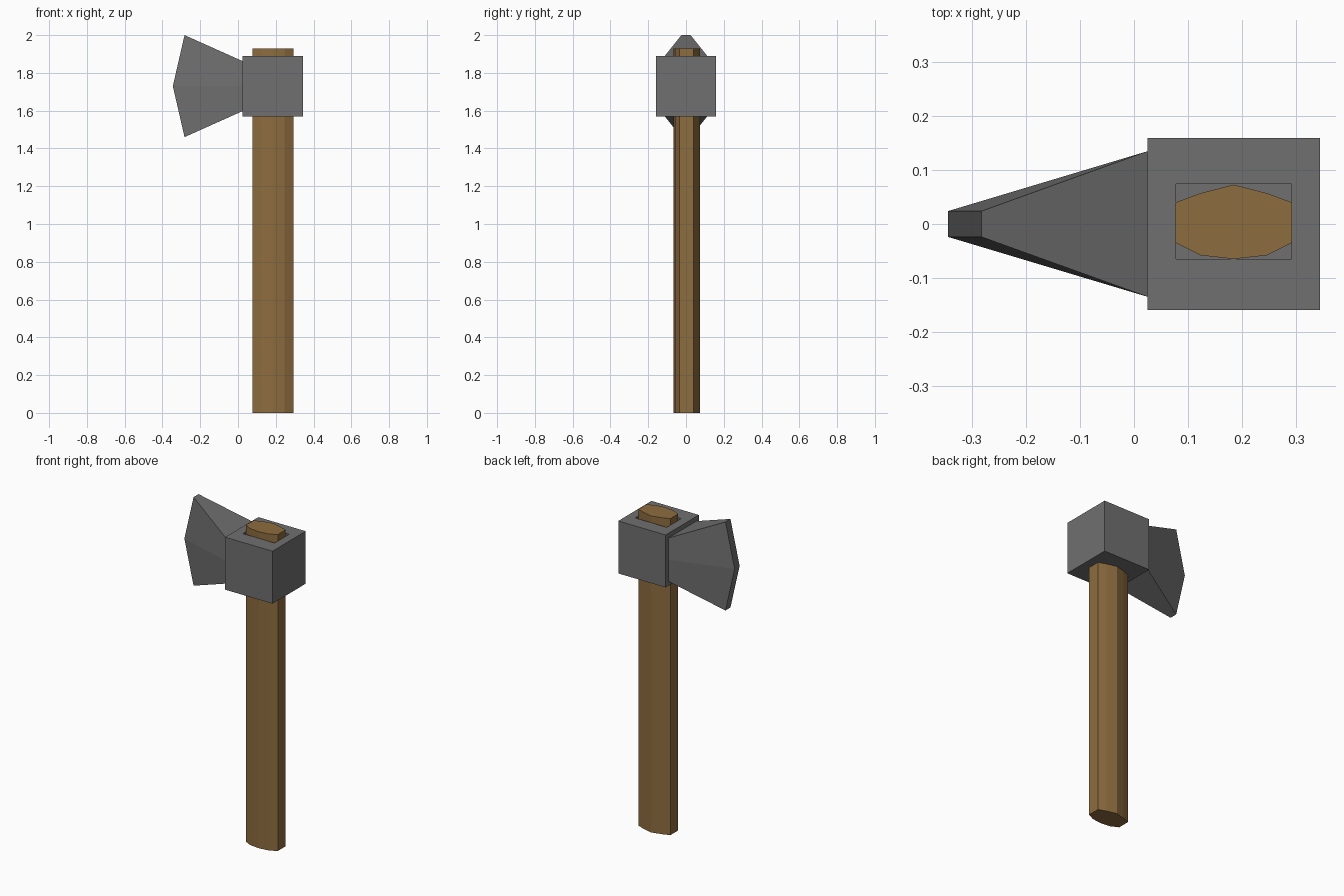
import bpy
import bmesh
from mathutils import Matrix, Vector

if "Cube" in bpy.data.objects:
    bpy.data.objects.remove(bpy.data.objects["Cube"])


def material(name, color):
    m = bpy.data.materials.new(name)
    m.diffuse_color = (*color, 1)
    m.use_nodes = True
    m.node_tree.nodes["Principled BSDF"].inputs["Base Color"].default_value = m.diffuse_color
    return m


def finish(bm, name, mat):
    bmesh.ops.recalc_face_normals(bm, faces=bm.faces[:])
    mesh = bpy.data.meshes.new(name)
    bm.to_mesh(mesh)
    bm.free()
    mesh.materials.append(mat)
    obj = bpy.data.objects.new(name, mesh)
    bpy.context.collection.objects.link(obj)
    return obj


def loft(name, rings, mat):
    """Skin a list of equal-length point rings and cap both ends."""
    bm = bmesh.new()
    loops = [[bm.verts.new(p) for p in ring] for ring in rings]
    n = len(loops[0])
    for a, b in zip(loops, loops[1:]):
        for i in range(n):
            j = (i + 1) % n
            bm.faces.new((a[i], a[j], b[j], b[i]))
    bm.faces.new(loops[0])
    bm.faces.new(loops[-1])
    return finish(bm, name, mat)


wood = material("wood", (0.27, 0.15, 0.05))
steel = material("steel", (0.16, 0.16, 0.16))

# Handle: ten-sided flattened section, straight up through the head
cx = 0.185
section = [(-0.108, 0.04), (-0.062, 0.057), (0, 0.073), (0.062, 0.057), (0.108, 0.04),
           (0.108, -0.035), (0.062, -0.058), (0, -0.065), (-0.062, -0.058), (-0.108, -0.035)]
loft("handle", [[(cx + x, y, z) for x, y in section] for z in (0, 1.93)], wood)

# Head block: cube with a shallow rectangular socket around the handle
bm = bmesh.new()
bmesh.ops.create_cube(bm, size=0.32, matrix=Matrix.Translation((cx, 0, 1.73)))
top = max(bm.faces, key=lambda f: f.calc_center_median().z)
bmesh.ops.inset_individual(bm, faces=[top], thickness=0.05)
for v in top.verts:
    v.co.x = cx + (0.107 if v.co.x > cx else -0.107)
    v.co.y = 0.074 if v.co.y > 0 else -0.065
ext = bmesh.ops.extrude_discrete_faces(bm, faces=[top])
bmesh.ops.translate(bm, verts=ext["faces"][0].verts[:], vec=Vector((0, 0, -0.04)))
finish(bm, "head_block", steel)


# Blade: wedge flaring from the block to a thin, pointed cutting edge
def blade_ring(x_mid, x_end, y, half_height):
    side = [(x_end, half_height), (x_mid, 0), (x_end, -half_height)]
    return ([(x, y, 1.73 + h) for x, h in side]
            + [(x, -y, 1.73 + h) for x, h in reversed(side)])


loft("blade", [blade_ring(0.045, 0.045, 0.135, 0.132),
               blade_ring(0.025, 0.025, 0.135, 0.132),
               blade_ring(-0.345, -0.283, 0.024, 0.27)], steel)
